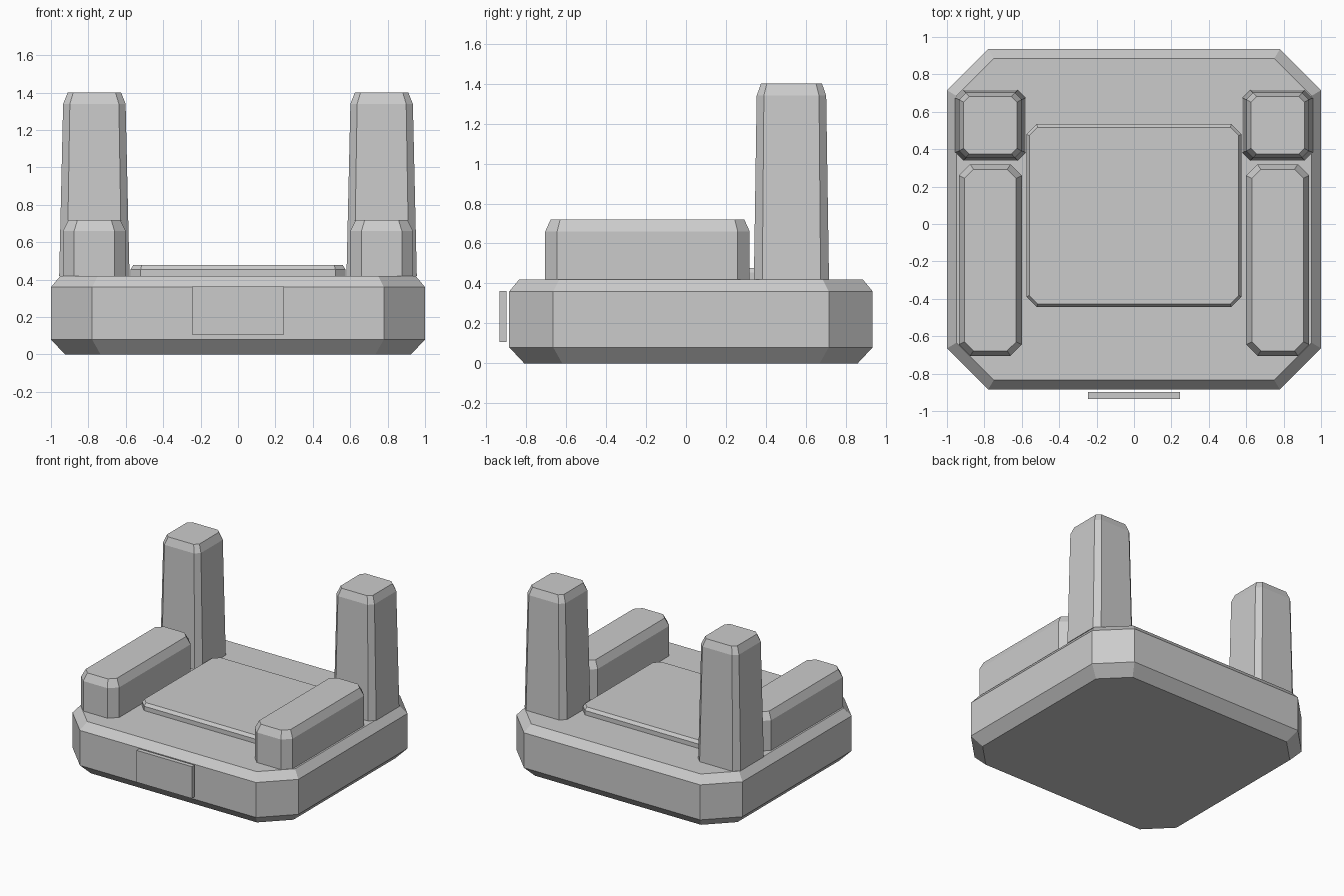
import bpy
import bmesh

cube = bpy.data.objects.get("Cube")
if cube:
    bpy.data.objects.remove(cube, do_unlink=True)

# One plain grey for every part
grey = bpy.data.materials.new("plain grey")
grey.use_nodes = True
colour = (0.6, 0.6, 0.6, 1)
grey.diffuse_color = colour
grey.node_tree.nodes["Principled BSDF"].inputs["Base Color"].default_value = colour


def finish(name, bm):
    bmesh.ops.recalc_face_normals(bm, faces=bm.faces)
    mesh = bpy.data.meshes.new(name)
    bm.to_mesh(mesh)
    bm.free()
    mesh.materials.append(grey)
    obj = bpy.data.objects.new(name, mesh)
    bpy.context.collection.objects.link(obj)
    return obj


def octagon(cx, cy, hx, hy, cut):
    """Rectangle outline with its four corners cut off."""
    a, b = hx - cut, hy - cut
    points = [(hx, -b), (hx, b), (a, hy), (-a, hy),
              (-hx, b), (-hx, -b), (-a, -hy), (a, -hy)]
    return [(cx + x, cy + y) for x, y in points]


def loft(name, centre, layers):
    """Stack cut-corner outlines: each layer is (z, half x, half y, cut)."""
    bm = bmesh.new()
    rings = [[bm.verts.new((x, y, z)) for x, y in octagon(*centre, hx, hy, cut)]
             for z, hx, hy, cut in layers]
    for low, high in zip(rings, rings[1:]):
        for i in range(8):
            j = (i + 1) % 8
            bm.faces.new((low[i], low[j], high[j], high[i]))
    bm.faces.new(rings[0][::-1])
    bm.faces.new(rings[-1])
    return finish(name, bm)


# Wide base with bevelled top and bottom rims
loft("base", (0, 0.025), [
    (0, 0.925, 0.835, 0.19), (0.08, 1, 0.91, 0.22),
    (0.36, 1, 0.91, 0.22), (0.42, 0.95, 0.86, 0.2)])

# Thin cushion in the middle
loft("seat_pad", (0, 0.045), [
    (0.42, 0.575, 0.49, 0.055), (0.455, 0.575, 0.49, 0.055),
    (0.478, 0.56, 0.472, 0.045)])

# Matching armrests and tapered rear posts
for side, sign in (("left", 1), ("right", -1)):
    loft(side + "_armrest", (sign * 0.768, -0.193), [
        (0.42, 0.168, 0.512, 0.06), (0.66, 0.168, 0.512, 0.06),
        (0.72, 0.138, 0.485, 0.048)])
    loft(side + "_rear_post", (sign * 0.768, 0.528), [
        (0.42, 0.188, 0.188, 0.042), (1.34, 0.167, 0.174, 0.036),
        (1.4, 0.143, 0.153, 0.03)])

# Flat plate standing just ahead of the base
bm = bmesh.new()
bmesh.ops.create_cube(bm, size=1)
bmesh.ops.scale(bm, vec=(0.49, 0.035, 0.255), verts=bm.verts)
bmesh.ops.translate(bm, vec=(0, -0.917, 0.235), verts=bm.verts)
finish("front_plate", bm)
